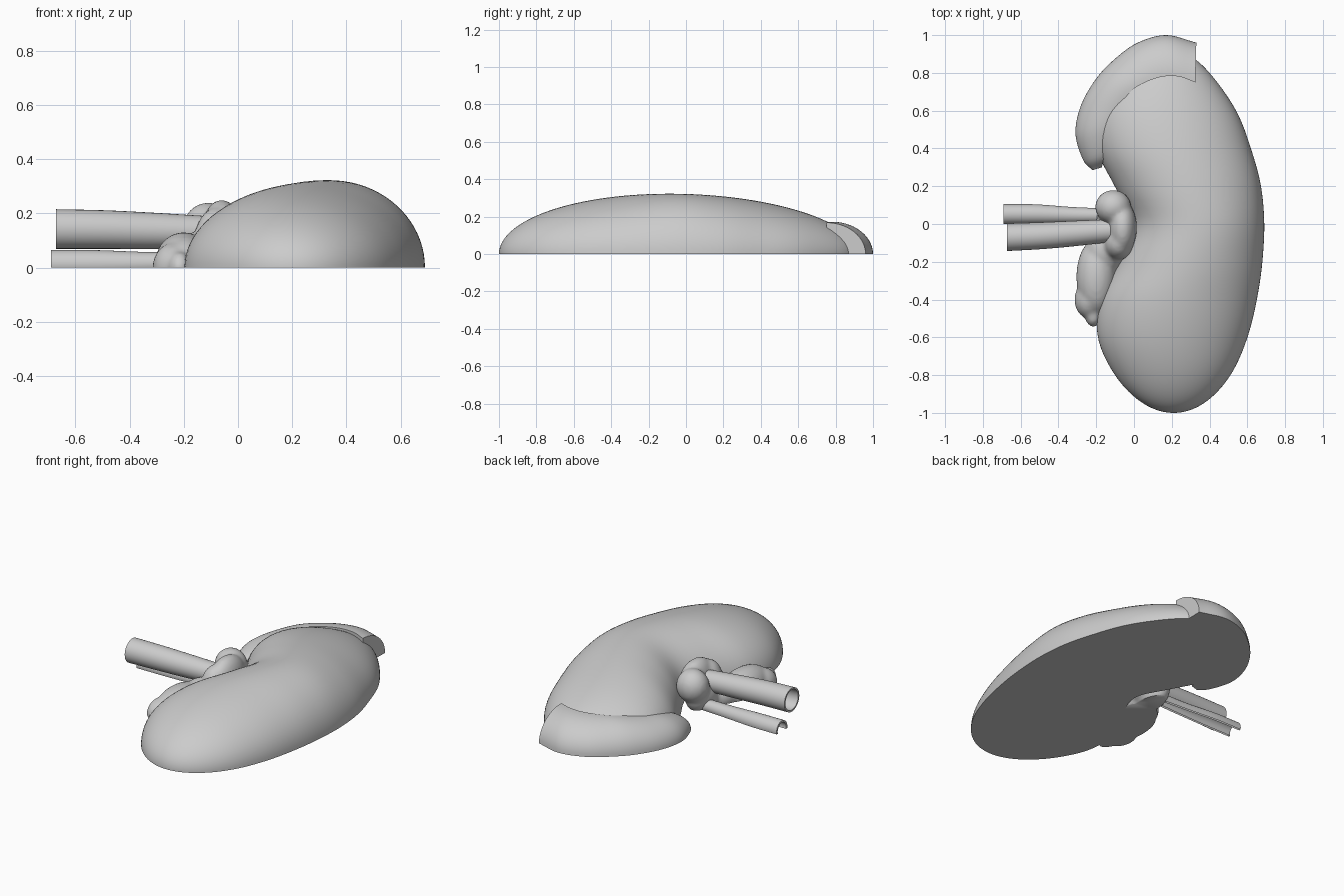
import bpy, bmesh
from math import sin, cos, pi, radians
from mathutils import Matrix, Vector

cube = bpy.data.objects.get("Cube")
if cube:
    bpy.data.objects.remove(cube)

clay = bpy.data.materials.new("clay_grey")
clay.use_nodes = True
GREY = (0.6, 0.6, 0.6, 1)
clay.diffuse_color = GREY
clay.node_tree.nodes["Principled BSDF"].inputs["Base Color"].default_value = GREY


def activate(ob):
    bpy.ops.object.select_all(action='DESELECT')
    ob.select_set(True)
    bpy.context.view_layer.objects.active = ob


def finish(bm, name):
    """Turn a bmesh into a smooth shaded clay object."""
    bmesh.ops.recalc_face_normals(bm, faces=bm.faces)
    mesh = bpy.data.meshes.new(name)
    bm.to_mesh(mesh)
    bm.free()
    mesh.materials.append(clay)
    ob = bpy.data.objects.new(name, mesh)
    bpy.context.collection.objects.link(ob)
    activate(ob)
    bpy.ops.object.shade_smooth_by_angle(angle=radians(40))
    return ob


def loft(rings, caps=True, loop=False):
    """Skin a list of closed rings."""
    bm = bmesh.new()
    rows = [[bm.verts.new(p) for p in ring] for ring in rings]
    pairs = list(zip(rows, rows[1:])) + ([(rows[-1], rows[0])] if loop else [])
    for a, b in pairs:
        for i in range(len(a)):
            j = (i + 1) % len(a)
            bm.faces.new((a[i], a[j], b[j], b[i]))
    if caps:
        bm.faces.new(rows[0])
        bm.faces.new(rows[-1])
    return bm


def cut_floor(bm, fill):
    """Remove everything below the ground plane."""
    geom = bm.verts[:] + bm.edges[:] + bm.faces[:]
    cut = bmesh.ops.bisect_plane(bm, geom=geom, plane_co=(0, 0, 0),
                                 plane_no=(0, 0, 1), clear_inner=True)
    if fill:
        edges = [e for e in cut["geom_cut"] if isinstance(e, bmesh.types.BMEdge)]
        bmesh.ops.holes_fill(bm, edges=edges)


def spline(values, s):
    """Catmull-Rom through evenly spaced values, s in 0..1."""
    n = len(values) - 1
    f = min(max(s, 0), 1) * n
    i = min(int(f), n - 1)
    t = f - i
    b, c = values[i], values[i + 1]
    a = values[i - 1] if i else b * 2 - c
    d = values[i + 2] if i + 2 <= n else c * 2 - b
    return (b * 2 + (c - a) * t + (a * 2 - b * 5 + c * 4 - d) * t * t
            + (b * 3 - a - c * 3 + d) * t ** 3) * 0.5


# Bean-shaped body: half-ellipse sections with shifting centre and width
CENTRE = [.21, .205, .205, .235, .30, .34, .285, .21, .17, .17, .2]
WIDTH = [.5, .5, .487, .448, .385, .35, .40, .46, .497, .475, .45]
rings = []
STEPS, ARC = 72, 40
for k in range(STEPS + 1):
    phi = 0.02 + (pi - 0.04) * k / STEPS
    u = -cos(phi)
    y = -0.04 + 0.96 * u
    s = (y + 1) / 2
    c, w = spline(CENTRE, s), spline(WIDTH, s) * sin(phi)
    h = 0.322 * sin(phi) * (1 - 0.05 * u)
    rings.append([(c + w * cos(pi * i / ARC), y, h * sin(pi * i / ARC))
                  for i in range(ARC + 1)])
finish(loft(rings), "bean_body")

# Crescent gland capping the back end: outer x, y, inner x, y, ridge height
GLAND = [Vector(v) for v in (
    (-.22, .285, -.17, .30, .03), (-.27, .34, -.16, .36, .09),
    (-.31, .48, -.15, .48, .13), (-.28, .63, -.09, .60, .15),
    (-.20, .77, -.02, .70, .165), (-.10, .875, .06, .75, .17),
    (.02, .96, .15, .78, .172), (.17, 1.0, .24, .78, .172),
    (.33, .96, .325, .75, .168))]
rings = []
for k in range(49):
    ox, oy, ix, iy, top = spline(GLAND, k / 48)
    ring = [(ix, iy, 0)]
    for i in range(15):
        t = pi / 2 * i / 14
        ring.append((ix + (ox - ix) * sin(t), iy + (oy - iy) * sin(t), top * cos(t)))
    rings.append(ring)
finish(loft(rings), "crescent_gland")

# Lumpy funnel in the notch and the duct running down from it
LUMPS = [((-.11, .09, .14), (.095, .09, .10)),
         ((-.06, -.02, .13), (.075, .14, .12)),
         ((-.08, -.10, .10), (.08, .09, .12)),
         ((-.12, .00, .06), (.08, .14, .10)),
         ((-.15, -.14, .03), (.11, .12, .10)),
         ((-.20, -.28, .02), (.105, .20, .11)),
         ((-.24, -.40, .00), (.075, .10, .09)),
         ((-.215, -.48, .00), (.045, .065, .06))]
bm = bmesh.new()
for place, size in LUMPS:
    bmesh.ops.create_icosphere(bm, subdivisions=4, radius=1, matrix=Matrix.Translation(place)
                               @ Matrix.Diagonal((*size, 1)))
funnel = finish(bm, "funnel_and_duct")
remesh = funnel.modifiers.new("Fuse", 'REMESH')
remesh.mode = 'VOXEL'
remesh.voxel_size = 0.012
relax = funnel.modifiers.new("Relax", 'SMOOTH')
relax.iterations = 6
for name in ("Fuse", "Relax"):
    bpy.ops.object.modifier_apply(modifier=name)
bm = bmesh.new()
bm.from_mesh(funnel.data)
cut_floor(bm, True)
bm.to_mesh(funnel.data)
bm.free()
bpy.ops.object.shade_smooth_by_angle(angle=radians(50))


# Hollow vessels leaving the notch
def vessel(name, stations, wall, half=False):
    def ring(x, y, z, r):
        return [(x, y + r * cos(2 * pi * i / 32), z + r * sin(2 * pi * i / 32))
                for i in range(32)]
    path = [spline([Vector(s) for s in stations], k / 16) for k in range(17)]
    outer = [ring(*p) for p in path]
    inner = [ring(p[0], p[1], p[2], p[3] - wall) for p in reversed(path)]
    bm = loft(outer + inner, caps=False, loop=True)
    if half:
        cut_floor(bm, False)
    finish(bm, name)


vessel("upper_vessel", [(-.672, -.07, .142, .073), (-.49, -.062, .14, .071),
                        (-.31, -.05, .135, .067), (-.12, -.035, .13, .06)], 0.011)
vessel("lower_vessel", [(-.69, .052, .012, .053), (-.52, .052, .012, .052),
                        (-.33, .047, .014, .043), (-.14, .045, .02, .037)], 0.012, True)
